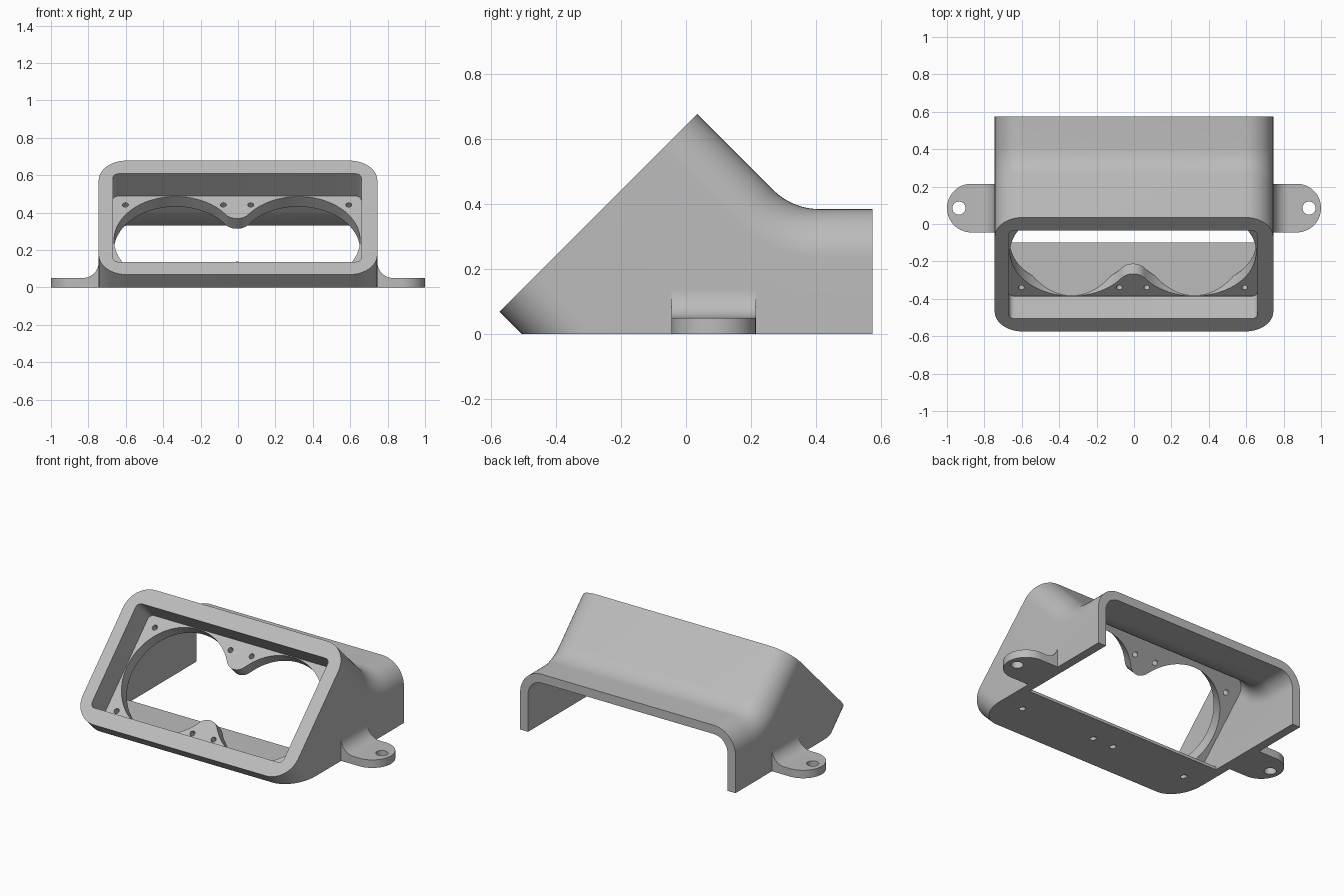
import bpy, bmesh, math
from mathutils import Matrix, Vector

cube = bpy.data.objects.get("Cube")
if cube:
    bpy.data.objects.remove(cube, do_unlink=True)

grey = bpy.data.materials.new("plain grey")
grey.use_nodes = True
COLOUR = (0.5, 0.5, 0.5, 1)
grey.diffuse_color = COLOUR
grey.node_tree.nodes["Principled BSDF"].inputs["Base Color"].default_value = COLOUR

HX, HV, CORNER = 0.745, 0.431, 0.15     # outer section half sizes and corner radius
WALL, RECESS, PLATE = 0.055, 0.168, 0.078
R_BEND, BACK_Y, BACK_Z = 0.2, 0.575, 0.385
SHIFT = -0.005                          # fan opening sits slightly off centre
S = math.sqrt(0.5)
# sloped face frame: x across, y up the slope, z out of the face
FACE = Matrix(((1, 0, 0, 0), (0, S, -S, -0.27), (0, S, S, 0.3715), (0, 0, 0, 1)))


def arc(cx, cy, r, a0, a1, n):
    angles = [math.radians(a0 + (a1 - a0) * i / n) for i in range(n + 1)]
    return [(cx + r * math.cos(a), cy + r * math.sin(a)) for a in angles]


def rounded_rect(hx, hy, r, n=12):
    pts = []
    for k, (sx, sy) in enumerate(((1, 1), (-1, 1), (-1, -1), (1, -1))):
        pts += arc(sx * (hx - r), sy * (hy - r), r, 90 * k, 90 * k + 90, n)
    return pts


def loft(name, rings, floor_cut=False):
    """Closed solid through a list of matching rings."""
    bm = bmesh.new()
    loops = [[bm.verts.new(p) for p in ring] for ring in rings]
    for a, b in zip(loops, loops[1:]):
        for i in range(len(a)):
            j = (i + 1) % len(a)
            bm.faces.new((a[i], a[j], b[j], b[i]))
    bm.faces.new(loops[0])
    bm.faces.new(loops[-1])
    if floor_cut:
        geom = bm.verts[:] + bm.edges[:] + bm.faces[:]
        bmesh.ops.bisect_plane(bm, geom=geom, plane_co=(0, 0, 0),
                               plane_no=(0, 0, 1), clear_inner=True)
        bmesh.ops.holes_fill(bm, edges=[e for e in bm.edges if e.is_boundary], sides=0)
    bmesh.ops.recalc_face_normals(bm, faces=bm.faces[:])
    mesh = bpy.data.meshes.new(name)
    bm.to_mesh(mesh)
    bm.free()
    mesh.materials.append(grey)
    ob = bpy.data.objects.new(name, mesh)
    bpy.context.collection.objects.link(ob)
    return ob


def prism(name, pts, z0, z1, frame=Matrix()):
    return loft(name, [[frame @ Vector((x, y, z)) for x, y in pts] for z in (z0, z1)])


def combine(target, tool, operation="DIFFERENCE"):
    mod = target.modifiers.new(operation.lower(), "BOOLEAN")
    mod.operation, mod.object, mod.solver = operation, tool, "EXACT"
    bpy.context.view_layer.objects.active = target
    bpy.ops.object.modifier_apply(modifier=mod.name)
    bpy.data.objects.remove(tool, do_unlink=True)


def duct(name, inset, start, end_y, floor_cut=False):
    """Rounded section swept from the sloped face round to the level back end."""
    section = rounded_rect(HX - inset, HV - inset, CORNER - inset)
    cy, cz = BACK_Y - 0.575 + 0.328 + 0.414 * R_BEND, BACK_Z + R_BEND
    rail = [(0.035 + start * S, 0.678 - start * S, math.radians(45))]
    for i in range(13):
        a = math.radians(45 * (1 - i / 12))
        rail.append((cy - R_BEND * math.sin(a), cz - R_BEND * math.cos(a), a))
    rail.append((end_y, BACK_Z, 0))
    rings = [[(x, y - (HV - v) * math.sin(a), z - (HV - v) * math.cos(a))
              for x, v in section] for y, z, a in rail]
    return loft(name, rings, floor_cut)


def fan_opening():
    """Two fan circles joined by a neck with rounded cusps."""
    r, cx, cusp_r, cusp_v = 0.33, 0.328, 0.076, 0.239
    t = math.degrees(math.atan2(cusp_v, cx))
    pts = arc(cx, 0, r, t - 180, 180 - t, 64)[::1]
    pts += arc(0, cusp_v, cusp_r, -t, t - 180, 16)[1:-1]
    pts += arc(-cx, 0, r, t, 360 - t, 64)
    pts += arc(0, -cusp_v, cusp_r, 180 - t, t, 16)[1:-1]
    return [(x + SHIFT, y) for x, y in pts]


# Housing: hollow duct with a square recess and fan plate
housing = duct("housing", 0, 0, BACK_Y, floor_cut=True)
combine(housing, duct("inner_cutter", WALL, RECESS + PLATE, BACK_Y + 0.1))
recess = [(x + SHIFT, y) for x, y in rounded_rect(0.664, 0.333, 0.03, 6)]
combine(housing, prism("recess_cutter", recess, -RECESS, 0.1, FACE))
combine(housing, prism("fan_cutter", fan_opening(), -RECESS - PLATE - 0.005,
                       -RECESS + 0.02, FACE))

# Thin floor behind the lower lip
floor = [(-0.7, -0.4), (0.7, -0.4), (0.7, -0.1), (-0.7, -0.1)]
combine(housing, prism("floor", floor, 0, 0.018), "UNION")

# Screw holes through the fan plate
for x in (-0.597, -0.073, 0.073, 0.597):
    for v in (-0.267, 0.267):
        hole = arc(x + SHIFT, v, 0.016, 0, 345, 23)
        combine(housing, prism("screw_cutter", hole, -RECESS - 0.2, -RECESS + 0.03, FACE))

# Mounting tabs with a curved blend to the side walls
parts = [housing]
TAB_Y, TAB_R, TAB_H = 0.085, 0.13, 0.05
for side, label in ((1, "left"), (-1, "right")):
    outline = [(0.72, TAB_Y - TAB_R)] + arc(1 - TAB_R, TAB_Y, TAB_R, -90, 90, 32)
    outline.append((0.72, TAB_Y + TAB_R))
    tab = prism(label + "_mounting_tab", [(side * x, y) for x, y in outline], 0, TAB_H)
    blend = [(0.72, 0.02), (0.83, 0.02)] + arc(0.83, 0.135, 0.085, 270, 180, 12)
    blend.append((0.72, 0.135))
    rings = [[(side * x, y, z) for x, z in blend]
             for y in (TAB_Y - TAB_R, TAB_Y + TAB_R)]
    combine(tab, loft("blend", rings), "UNION")
    bolt = arc(side * 0.936, TAB_Y, 0.035, 0, 348.75, 31)
    combine(tab, prism("bolt_cutter", bolt, -0.1, 0.2))
    parts.append(tab)

bpy.ops.object.select_all(action="DESELECT")
for ob in parts:
    ob.select_set(True)
bpy.context.view_layer.objects.active = housing
bpy.ops.object.shade_smooth_by_angle(angle=math.radians(30))
